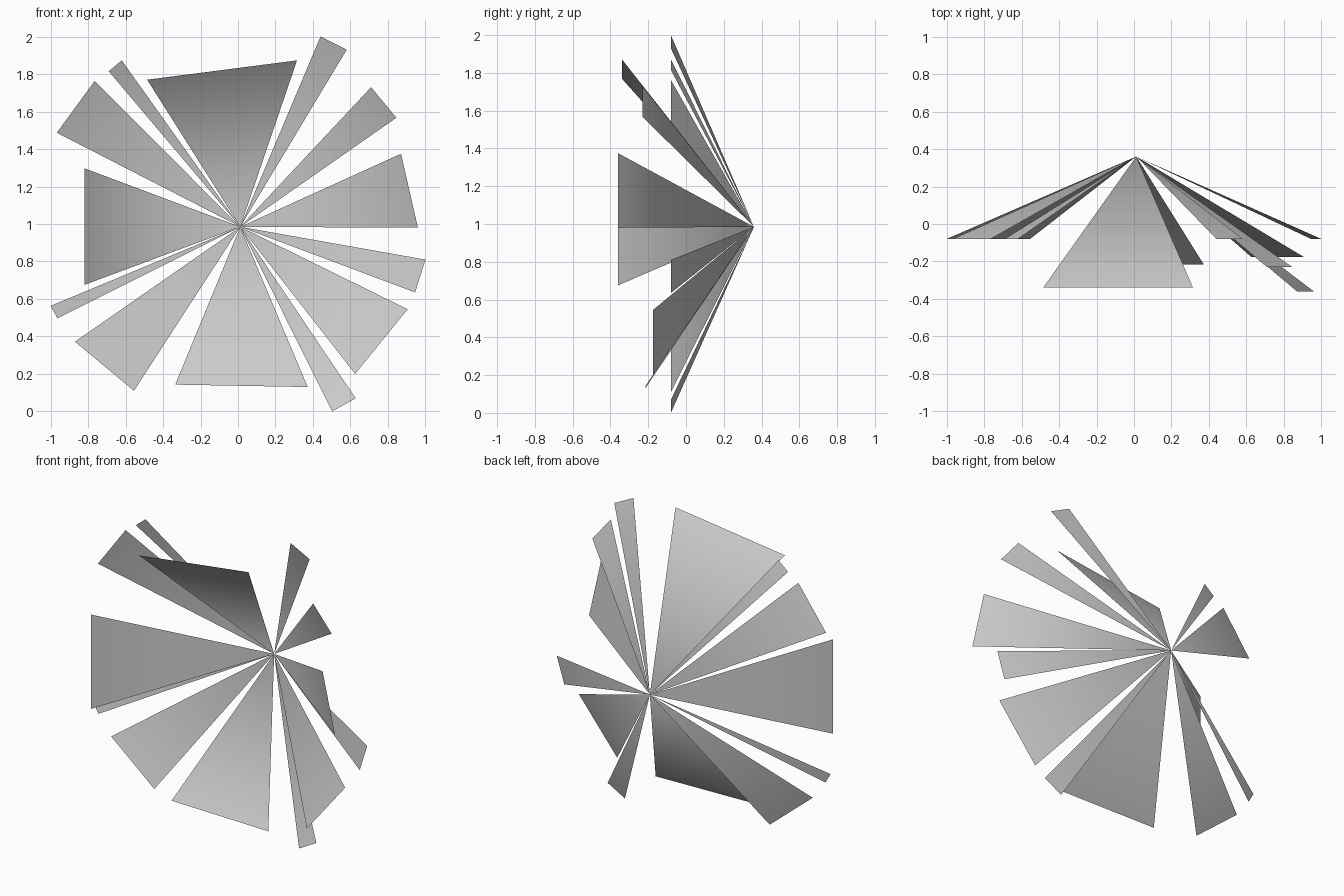
import bpy
import bmesh

APEX = (0.012, 0.36, 0.985)

# Each blade: depth y of its outer edge, then (x, z) of its two outer corners, clockwise from the top
BLADES = [
    (-0.34, (-0.485, 1.77), (0.315, 1.873)),
    (-0.08, (0.44, 2.0), (0.58, 1.93)),
    (-0.23, (0.71, 1.73), (0.845, 1.567)),
    (-0.36, (0.87, 1.375), (0.96, 0.98)),
    (-0.08, (1.0, 0.81), (0.945, 0.635)),
    (-0.175, (0.905, 0.545), (0.625, 0.2)),
    (-0.08, (0.628, 0.07), (0.502, 0.0)),
    (-0.215, (0.372, 0.13), (-0.335, 0.143)),
    (-0.08, (-0.555, 0.11), (-0.87, 0.372)),
    (-0.08, (-0.963, 0.497), (-1.0, 0.563)),
    (-0.36, (-0.82, 0.675), (-0.82, 1.297)),
    (-0.08, (-0.967, 1.487), (-0.765, 1.763)),
    (-0.08, (-0.69, 1.815), (-0.62, 1.873)),
]

# Flat triangular blades fanning forward from one shared point
bm = bmesh.new()
apex = bm.verts.new(APEX)
for y, (xa, za), (xb, zb) in BLADES:
    a = bm.verts.new((xa, y, za))
    b = bm.verts.new((xb, y, zb))
    bm.faces.new((apex, b, a)).smooth = True

mesh = bpy.data.meshes.new("burst_blades")
bm.to_mesh(mesh)
bm.free()
obj = bpy.data.objects.new("burst_blades", mesh)
bpy.context.collection.objects.link(obj)
